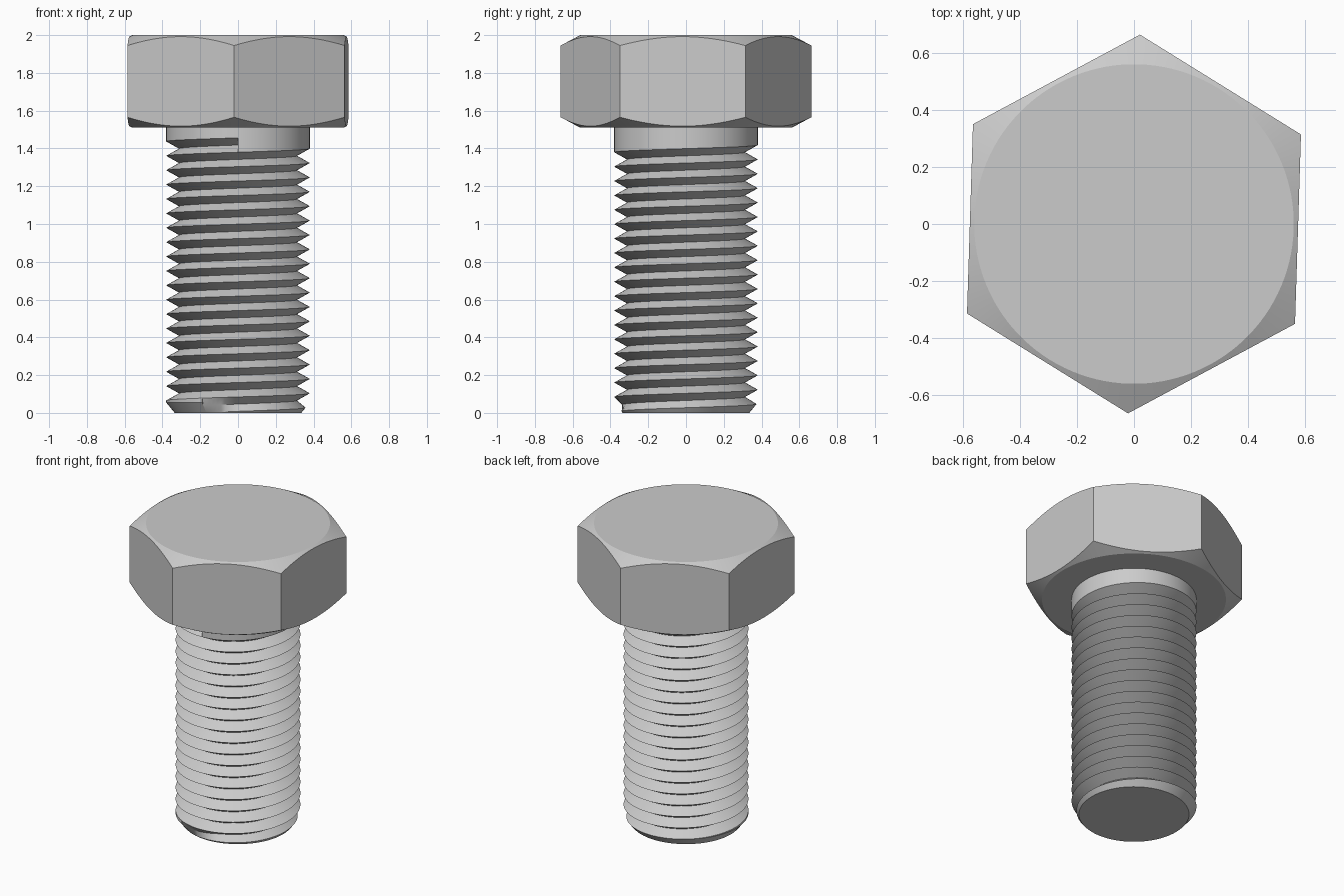
import bpy, bmesh
from math import pi, cos, sin, radians

cube = bpy.data.objects.get("Cube")
if cube:
    bpy.data.objects.remove(cube, do_unlink=True)

# One plain steel grey
steel = bpy.data.materials.new("steel_grey")
steel.use_nodes = True
grey = (0.6, 0.6, 0.6, 1)
steel.diffuse_color = grey
steel.node_tree.nodes["Principled BSDF"].inputs["Base Color"].default_value = grey


def face(bm, *verts):
    """Add a face, dropping repeated corners."""
    unique = list(dict.fromkeys(verts))
    if len(unique) > 2:
        bm.faces.new(unique)


def polar(bm, r, angle, z):
    return bm.verts.new((r * cos(angle), r * sin(angle), z))


def finish(bm, name):
    bmesh.ops.recalc_face_normals(bm, faces=bm.faces)
    mesh = bpy.data.meshes.new(name)
    bm.to_mesh(mesh)
    bm.free()
    mesh.materials.append(steel)
    obj = bpy.data.objects.new(name, mesh)
    bpy.context.collection.objects.link(obj)
    bpy.ops.object.select_all(action='DESELECT')
    obj.select_set(True)
    bpy.context.view_layer.objects.active = obj
    bpy.ops.object.shade_smooth_by_angle(angle=radians(20))
    return obj


# Hexagonal head with conical chamfers above and below
HEAD_BASE, HEAD_TOP = 1.51, 2.0
CORNER, RIM, SLOPE = 0.664, 0.56, 0.53
SIDE_STEPS = 20


def build_head():
    bm = bmesh.new()
    rings = [[], [], [], []]
    for i in range(6 * SIDE_STEPS):
        side, step = divmod(i, SIDE_STEPS)
        local = (step / SIDE_STEPS - 0.5) * pi / 3
        angle = radians(88.2) + side * pi / 3 + local + pi / 6
        r = CORNER * cos(pi / 6) / cos(local)
        drop = (r - RIM) * SLOPE
        for ring, radius, z in zip(rings, (RIM, r, r, RIM),
                                   (HEAD_BASE, HEAD_BASE + drop, HEAD_TOP - drop, HEAD_TOP)):
            ring.append(polar(bm, radius, angle, z))
    for low, high in zip(rings, rings[1:]):
        for i in range(len(low)):
            face(bm, low[i - 1], low[i], high[i], high[i - 1])
    face(bm, *rings[0])
    face(bm, *rings[-1])
    return finish(bm, "hex_head")


# Shank with a right-handed V thread, a chamfered tip and a plain neck
N = 96                       # steps per turn
GROOVE = 18 * N + N // 12    # groove length in steps
PITCH, END_Z = 0.0762, 1.38
OUTER, ROOT, TIP = 0.38, 0.312, 0.335
CHAMFER = 0.055


def limit(z):
    """Outer radius at a height, including the tip chamfer."""
    return min(OUTER, TIP + (OUTER - TIP) * z / CHAMFER)


def build_shank():
    bm = bmesh.new()

    def turn(i):
        return 1.5 * pi + (i - GROOVE) * 2 * pi / N

    def height(i):
        return END_Z + PITCH * (i - GROOVE) / N

    crest = [polar(bm, limit(height(i)), turn(i), height(i))
             for i in range(GROOVE + N + 1)]
    root = []
    for i in range(GROOVE + 1):
        z = height(i) + PITCH / 2
        fade = min(1, i / (N / 8))
        root.append(polar(bm, limit(z) + (ROOT - limit(z)) * fade, turn(i), z))

    # Thread flanks
    for i in range(GROOVE):
        face(bm, crest[i], crest[i + 1], root[i + 1], root[i])
        face(bm, root[i], root[i + 1], crest[i + 1 + N], crest[i + N])

    # Neck and the wall where the groove stops
    neck = [polar(bm, OUTER, turn(GROOVE + k), HEAD_BASE + 0.01) for k in range(N)]
    top = crest[GROOVE:]
    face(bm, top[0], top[1], neck[1], neck[0], top[N])
    for k in range(1, N):
        face(bm, top[k], top[k + 1], neck[(k + 1) % N], neck[k])
    face(bm, top[0], root[-1], top[N])
    face(bm, *neck)

    # Chamfered tip and the start of the groove
    tip = [polar(bm, TIP, turn(k), 0) for k in range(N)]
    edge = [crest[k] if height(k) < CHAMFER else polar(bm, OUTER, turn(k), CHAMFER)
            for k in range(N + 1)]
    for k in range(N):
        face(bm, edge[k], edge[k + 1], crest[k + 1], crest[k])
        if k < N - 1:
            face(bm, tip[k], tip[k + 1], edge[k + 1], edge[k])
    face(bm, tip[N - 1], tip[0], crest[0], edge[N], edge[N - 1])
    face(bm, crest[0], root[0], crest[N], edge[N])
    face(bm, *tip)
    return finish(bm, "threaded_shank")


build_head()
build_shank()
